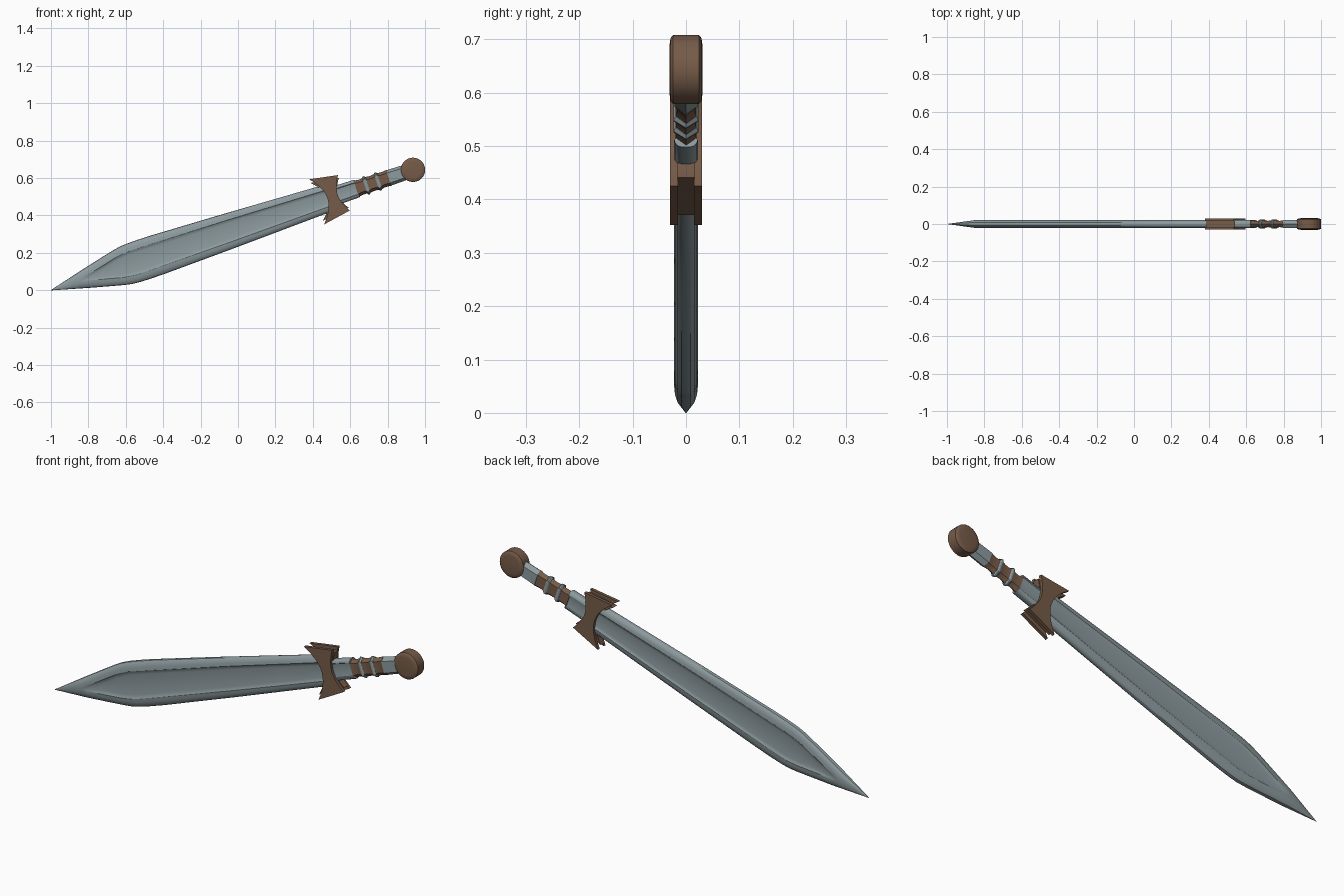
import bpy, bmesh, math
from mathutils import Matrix

if "Cube" in bpy.data.objects:
    bpy.data.objects.remove(bpy.data.objects["Cube"])

ANGLE = math.asin(0.3155)
# Local frame: X runs from tip to pommel, Z across the blade, Y through its thickness
FRAME = Matrix.Translation((-1, 0, 0)) @ Matrix.Rotation(-ANGLE, 4, 'Y')


def material(name, rgb):
    m = bpy.data.materials.new(name)
    m.diffuse_color = (*rgb, 1)
    m.use_nodes = True
    m.node_tree.nodes["Principled BSDF"].inputs["Base Color"].default_value = m.diffuse_color
    return m


STEEL = material("blue_grey_steel", (0.265, 0.325, 0.34))
BROWN = material("brown_wood", (0.18, 0.105, 0.065))


def finish(name, bm, mat, angle=35):
    bmesh.ops.remove_doubles(bm, verts=bm.verts, dist=1e-5)
    bmesh.ops.recalc_face_normals(bm, faces=bm.faces)
    bm.transform(FRAME)
    me = bpy.data.meshes.new(name)
    bm.to_mesh(me)
    bm.free()
    me.materials.append(mat)
    ob = bpy.data.objects.new(name, me)
    bpy.context.collection.objects.link(ob)
    bpy.ops.object.select_all(action='DESELECT')
    ob.select_set(True)
    bpy.context.view_layer.objects.active = ob
    bpy.ops.object.shade_smooth_by_angle(angle=math.radians(angle))
    return ob


def loft(bm, sections):
    rings = [[bm.verts.new(p) for p in s] for s in sections]
    n = len(rings[0])
    for a, b in zip(rings, rings[1:]):
        for i in range(n):
            j = (i + 1) % n
            bm.faces.new((a[i], a[j], b[j], b[i]))
    bm.faces.new(rings[0])
    bm.faces.new(rings[-1])


def lerp_table(table, u):
    for (a, x), (b, y) in zip(table, table[1:]):
        if u <= b:
            return x + (y - x) * (u - a) / (b - a)
    return table[-1][1]


# Blade with bevelled edges and a sunken centre panel, continuing as a tang
WIDTH = [(0, 0.001), (0.2, 0.053), (0.37, 0.095), (0.42, 0.105), (0.48, 0.110),
         (0.6, 0.109), (1.0, 0.096), (1.59, 0.073), (1.61, 0.051), (1.725, 0.049)]
PANEL = [(0, 0.0003), (0.17, 0.001), (0.38, 0.052), (0.46, 0.062), (1.0, 0.055),
         (1.59, 0.041), (1.61, 0.034), (1.725, 0.032)]
DEPTH = [(0, 0), (0.19, 0), (0.26, 0.006), (1.725, 0.006)]


def blade_section(u):
    w, p = lerp_table(WIDTH, u), lerp_table(PANEL, u)
    t = 0.022 * min(1, u / 0.17) + 0.0002
    d = lerp_table(DEPTH, u)
    quarter = [(p + (w - p) * f, t * g) for f, g in
               ((0.96, 0.38), (0.8, 0.7), (0.45, 0.93), (0.08, 1))]
    quarter += [(p * 0.96, t - d * 0.6), (max(p - 0.014, p * 0.6), t - d)]
    half = [(w, 0)] + quarter + [(-v, y) for v, y in reversed(quarter)]
    full = half + [(-v, -y) for v, y in half]
    return [(u, y, v) for v, y in full]


bm = bmesh.new()
loft(bm, [blade_section(u) for u in
          (0, 0.08, 0.17, 0.2, 0.26, 0.32, 0.38, 0.42, 0.46, 0.52, 0.6,
           0.8, 1.0, 1.3, 1.59, 1.61, 1.725)])
finish("blade", bm, STEEL, 30)


# Guard: two flared outer plates and a shorter core leaving a channel at each end
def guard_outline(scale):
    pts = []
    for i in range(13):
        k = i / 6 - 1
        pts.append((1.558 - 0.061 * abs(k) ** 1.9, 0.127 * k * scale))
    for i in range(13):
        k = 1 - i / 6
        pts.append((1.615 + 0.035 * abs(k) ** 1.7, 0.1 * k * scale))
    return pts


for name, y0, y1, scale in (("guard_front", -0.03, -0.015, 1),
                            ("guard_core", -0.016, 0.016, 0.84),
                            ("guard_back", 0.015, 0.03, 1)):
    bm = bmesh.new()
    loft(bm, [[(u, y, v) for u, v in guard_outline(scale)] for y in (y0, y1)])
    finish(name, bm, BROWN)


# Handle pieces share a flattened, pointed six-sided section
def handle_part(name, mat, stations):
    bm = bmesh.new()
    loft(bm, [[(u, 0, w), (u, t, w - 0.015), (u, t, 0.015 - w),
               (u, 0, -w), (u, -t, 0.015 - w), (u, -t, w - 0.015)]
              for u, w, t in stations])
    finish(name, bm, mat, 30)


# Wooden grip swells
for i, u in enumerate((1.72, 1.779, 1.845)):
    handle_part(f"grip_{i}", BROWN,
                [(u, 0.046, 0.02), (u + 0.02, 0.042, 0.017),
                 (u + 0.04, 0.042, 0.017), (u + 0.06, 0.045, 0.02)])
# Steel rings between the swells
for i, u in enumerate((1.777, 1.843)):
    handle_part(f"grip_ring_{i}", STEEL,
                [(u - 0.009, 0.045, 0.0195), (u - 0.003, 0.051, 0.023),
                 (u + 0.003, 0.051, 0.023), (u + 0.009, 0.045, 0.0195)])
# Steel collar below the pommel
handle_part("pommel_collar", STEEL, [(1.902, 0.043, 0.022), (2.0, 0.041, 0.022)])

# Pommel: thick disc with a softened rim
R, H = 0.065, 0.031
bm = bmesh.new()
loft(bm, [[(2.04 + r * math.cos(a), y, r * math.sin(a))
           for a in (math.tau * i / 32 for i in range(32))]
          for r, y in ((R - 0.02, -H), (R - 0.006, -H + 0.002), (R, -H + 0.007),
                       (R, H - 0.007), (R - 0.006, H - 0.002), (R - 0.02, H))])
finish("pommel", bm, BROWN, 50)
